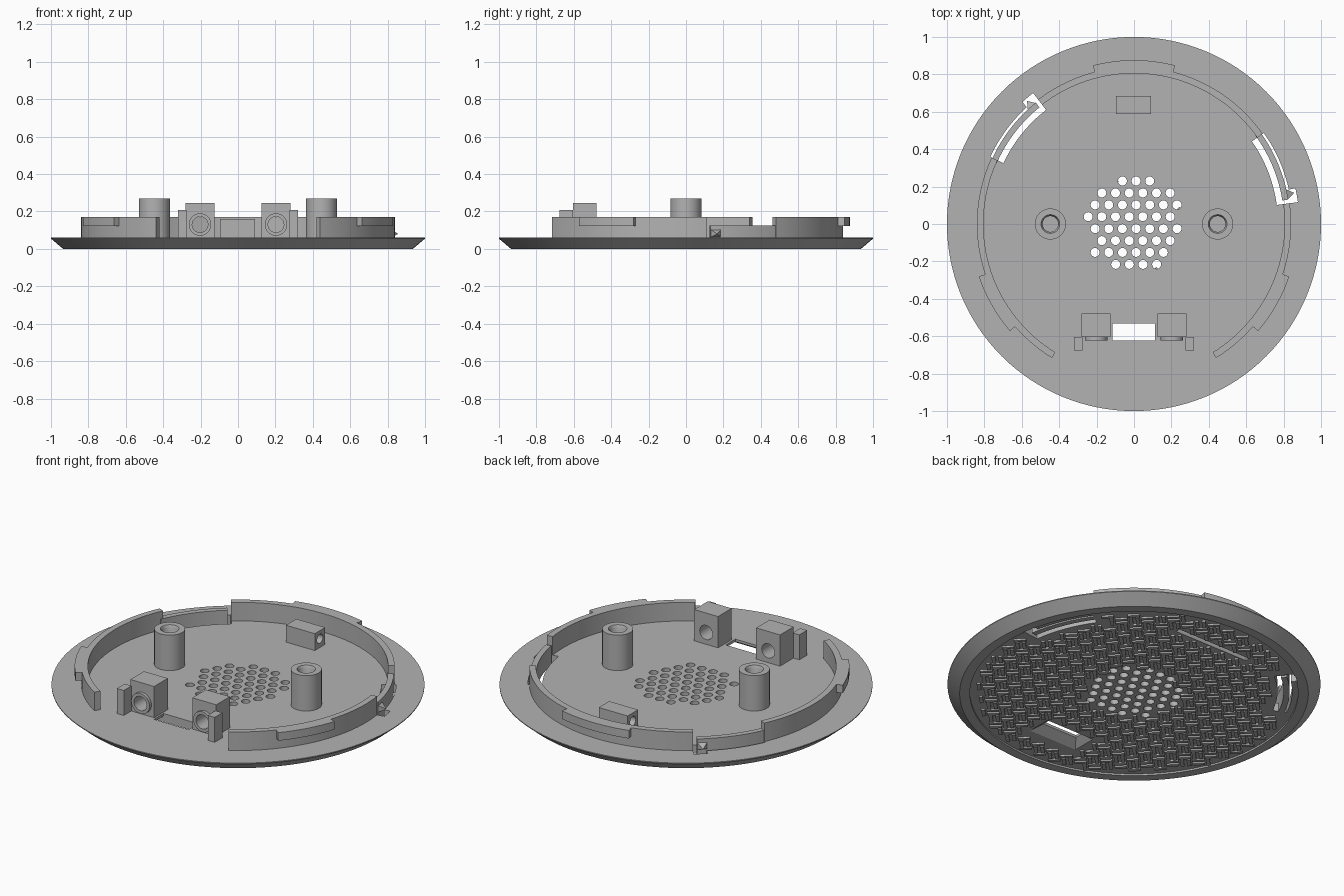
import bpy, bmesh, math
from mathutils import Matrix, Vector

if "Cube" in bpy.data.objects:
    bpy.data.objects.remove(bpy.data.objects["Cube"])

grey = bpy.data.materials.new("plain_grey")
grey.diffuse_color = (0.45, 0.45, 0.45, 1)
grey.use_nodes = True
grey.node_tree.nodes["Principled BSDF"].inputs["Base Color"].default_value = grey.diffuse_color


def finish(bm, name):
    bmesh.ops.recalc_face_normals(bm, faces=bm.faces)
    me = bpy.data.meshes.new(name)
    bm.to_mesh(me)
    bm.free()
    ob = bpy.data.objects.new(name, me)
    bpy.context.collection.objects.link(ob)
    me.materials.append(grey)
    return ob


def box(bm, x0, x1, y0, y1, z0, z1):
    m = Matrix.Translation(((x0 + x1) / 2, (y0 + y1) / 2, (z0 + z1) / 2)) @ Matrix.Diagonal((x1 - x0, y1 - y0, z1 - z0, 1))
    bmesh.ops.create_cube(bm, size=1, matrix=m)


def rod(bm, r, length, matrix, n=24):
    bmesh.ops.create_cone(bm, cap_ends=True, segments=n, radius1=r, radius2=r, depth=length, matrix=matrix)


def arc(bm, r0, r1, a0, a1, z0, z1):
    """Solid sector of a ring, angles in degrees."""
    n = max(2, round((a1 - a0) / 2.5))
    loops = []
    for i in range(n + 1):
        a = math.radians(a0 + (a1 - a0) * i / n)
        loops.append([bm.verts.new((r * math.cos(a), r * math.sin(a), z))
                      for r, z in ((r0, z0), (r1, z0), (r1, z1), (r0, z1))])
    for p, q in zip(loops, loops[1:]):
        for k in range(4):
            bm.faces.new((p[k], p[(k + 1) % 4], q[(k + 1) % 4], q[k]))
    bm.faces.new(loops[0])
    bm.faces.new(loops[-1])


def lathe(bm, profile, n, closed, matrix=Matrix()):
    """Spin (radius, height) points about the z axis."""
    rings = []
    for r, z in profile:
        if r == 0:
            rings.append([bm.verts.new(matrix @ Vector((0, 0, z)))] * n)
        else:
            rings.append([bm.verts.new(matrix @ Vector((r * math.cos(2 * math.pi * i / n), r * math.sin(2 * math.pi * i / n), z)))
                          for i in range(n)])
    pairs = list(zip(rings, rings[1:])) + ([(rings[-1], rings[0])] if closed else [])
    for p, q in pairs:
        for i in range(n):
            j = (i + 1) % n
            bm.faces.new(list(dict.fromkeys((p[i], p[j], q[j], q[i]))))


def cut(target, cutter):
    mod = target.modifiers.new("cut", 'BOOLEAN')
    mod.operation, mod.solver, mod.object = 'DIFFERENCE', 'EXACT', cutter
    bpy.context.view_layer.objects.active = target
    bpy.ops.object.modifier_apply(modifier=mod.name)
    bpy.data.objects.remove(cutter)


# Base plate with bevelled rim and shallow recess underneath
bm = bmesh.new()
lathe(bm, [(0, 0.01), (0.88, 0.01), (0.88, 0), (0.935, 0), (1, 0.055), (1, 0.06), (0, 0.06)], 128, False)
plate = finish(bm, "base_plate")

# Speaker grille: rows of (y, first x, count)
rows = [(0.23, -0.062, 3), (0.166, -0.172, 6), (0.102, -0.208, 7), (0.039, -0.245, 7),
        (-0.025, -0.208, 7), (-0.089, -0.172, 6), (-0.152, -0.208, 6), (-0.216, -0.098, 4)]
holes = [(x + 0.073 * i, y) for y, x, n in rows for i in range(n)]
bm = bmesh.new()
for x, y in holes:
    rod(bm, 0.024, 0.3, Matrix.Translation((x, y, 0)), 20)
# Front opening, flared underneath
top = [(-0.115, -0.622), (0.112, -0.622), (0.112, -0.532), (-0.115, -0.532)]
low = [(-0.165, -0.685), (0.165, -0.685), (0.165, -0.532), (-0.165, -0.532)]
layers = [[bm.verts.new((x, y, z)) for x, y in pts]
          for pts, z in ((low, -0.01), (low, 0.005), (top, 0.045), (top, 0.1))]
bm.faces.new(layers[0])
bm.faces.new(layers[-1])
for p, q in zip(layers, layers[1:]):
    for k in range(4):
        bm.faces.new((p[k], p[(k + 1) % 4], q[(k + 1) % 4], q[k]))
# Groove underneath
box(bm, -0.245, 0.245, 0.642, 0.67, -0.02, 0.035)
cut(plate, finish(bm, "plate_cutter"))

# Latch slots, wider at the hook end
for a in (0, 120):
    for r1, a0, a1 in ((0.848, 7.6, 35), (0.884, 7.6, 12.5)):
        bm = bmesh.new()
        arc(bm, 0.77, r1, a + a0, a + a1, -0.1, 0.2)
        cut(plate, finish(bm, "slot_cutter"))

# Woven relief under the plate
bm = bmesh.new()
cell = 0.07
turn = Matrix.Rotation(math.radians(45), 4, 'Z')
for i in range(-13, 14):
    for j in range(-13, 14):
        for s in (-0.018, 0.018):
            along = (i + j) % 2
            c = Vector((i * cell + (s if along else 0), j * cell + (0 if along else s), 0.006))
            p = turn @ c
            ang = math.degrees(math.atan2(p.y, p.x)) % 360
            r = math.hypot(p.x, p.y)
            if r > 0.84 or (r > 0.72 and (3 < ang < 40 or 123 < ang < 160)):
                continue
            if abs(p.x) < 0.2 and -0.73 < p.y < -0.49 or abs(p.x) < 0.28 and abs(p.y - 0.656) < 0.04:
                continue
            if any(math.hypot(p.x - x, p.y - y) < 0.046 for x, y in holes):
                continue
            size = (0.02, 0.066, 0.012, 1) if along else (0.066, 0.02, 0.012, 1)
            bmesh.ops.create_cube(bm, size=1, matrix=turn @ Matrix.Translation(c) @ Matrix.Diagonal(size))
weave = finish(bm, "underside_weave")

# Upright ring wall in three stretches
bm = bmesh.new()
for a0, a1 in ((-58.5, 7.6), (35, 127.6), (155, 238.5)):
    arc(bm, 0.805, 0.84, a0, a1, 0.055, 0.17)
finish(bm, "ring_wall")

# Locking tabs along the upper edge of the wall
bm = bmesh.new()
for a0, a1 in ((75.5, 104.5), (198.7, 220.8), (-40.8, -18.7)):
    arc(bm, 0.835, 0.876, a0, a1, 0.122, 0.17)
finish(bm, "locking_tabs")

# Flexible latch arms with pyramid hooks
for a in (0, 120):
    bm = bmesh.new()
    arc(bm, 0.803, 0.835, a + 9, a + 36, 0.01, 0.125)
    rot = Matrix.Rotation(math.radians(a + 11), 4, 'Z')
    base = [bm.verts.new(rot @ Vector((0.83, y, z))) for y, z in
            ((-0.03, 0.062), (0.03, 0.062), (0.03, 0.105), (-0.03, 0.105))]
    tip = bm.verts.new(rot @ Vector((0.872, 0, 0.08)))
    bm.faces.new(base)
    for k in range(4):
        bm.faces.new((base[k], base[(k + 1) % 4], tip))
    finish(bm, "latch_arm")

for s in (-1, 1):
    # Screw post
    bm = bmesh.new()
    lathe(bm, [(0.083, 0.055), (0.083, 0.27), (0.05, 0.27), (0.042, 0.255), (0.042, 0.055)], 40, True,
          Matrix.Translation((s * 0.447, 0, 0)))
    finish(bm, "screw_post")

    # Hinge block, bored front to back
    cx = s * 0.203
    bm = bmesh.new()
    box(bm, cx - 0.078, cx + 0.078, -0.605, -0.478, 0.055, 0.245)
    block = finish(bm, "hinge_block")
    axis = Matrix.Translation((cx, -0.54, 0.13)) @ Matrix.Rotation(math.radians(90), 4, 'X')
    bm = bmesh.new()
    rod(bm, 0.042, 0.4, axis, 32)
    cut(block, finish(bm, "bore_cutter"))

    # Collar round the bore
    bm = bmesh.new()
    lathe(bm, [(0.06, 0.06), (0.06, 0.083), (0.042, 0.083), (0.042, 0.06)], 32, True, axis)
    finish(bm, "bore_collar")

    # Side pillar
    bm = bmesh.new()
    xs = sorted((s * 0.275, s * 0.32))
    box(bm, xs[0], xs[1], -0.675, -0.603, 0.055, 0.208)
    finish(bm, "side_pillar")

# Rear block, bored sideways
bm = bmesh.new()
box(bm, -0.097, 0.092, 0.587, 0.684, 0.055, 0.16)
rear = finish(bm, "rear_block")
bm = bmesh.new()
rod(bm, 0.027, 0.5, Matrix.Translation((0, 0.635, 0.112)) @ Matrix.Rotation(math.radians(90), 4, 'Y'))
cut(rear, finish(bm, "rear_cutter"))

# Smooth the round surfaces, keep edges sharp
for ob in bpy.context.collection.objects:
    ob.select_set(True)
    bpy.context.view_layer.objects.active = ob
bpy.ops.object.shade_smooth_by_angle(angle=math.radians(30))
